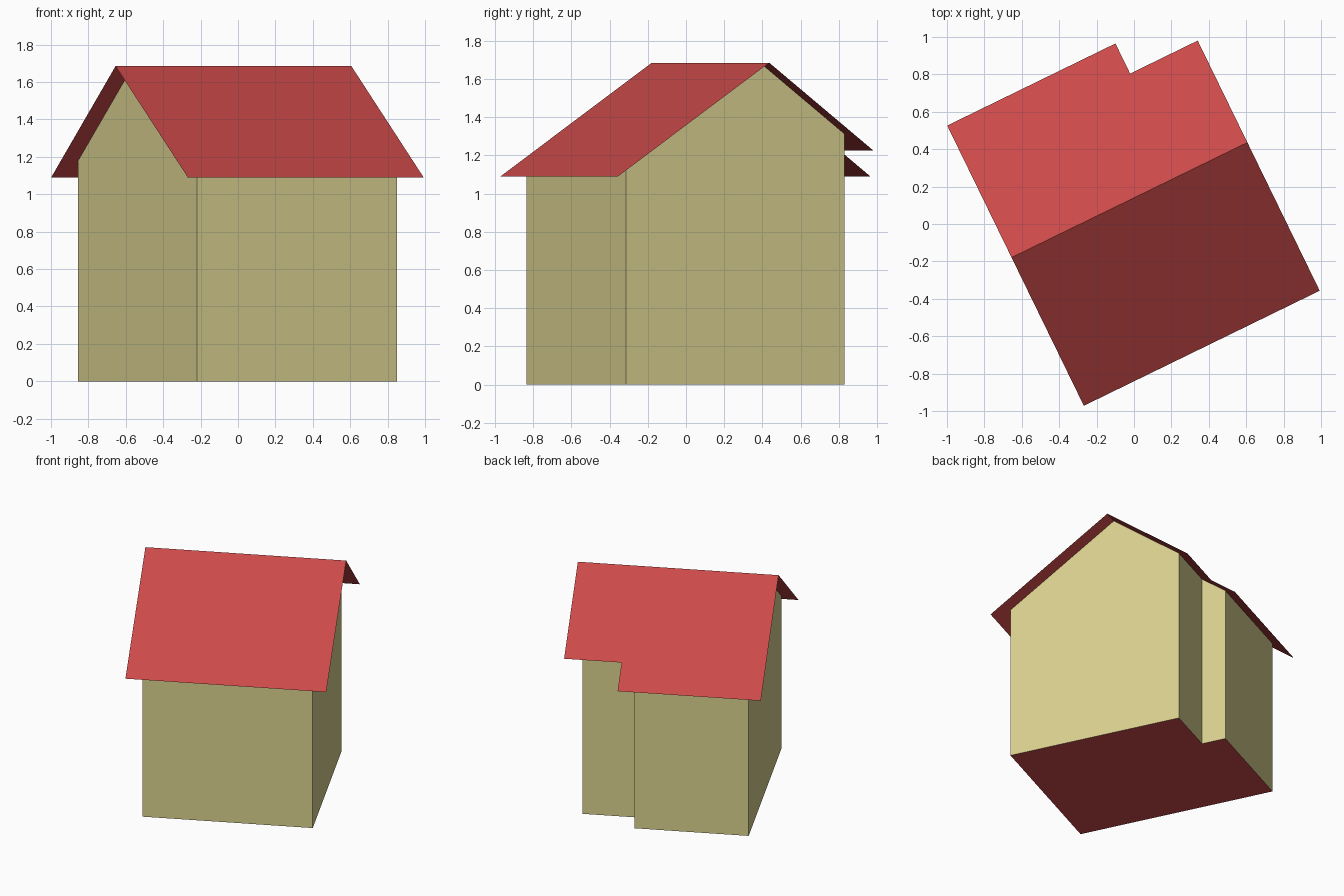
import bpy
import math

cube = bpy.data.objects.get("Cube")
if cube:
    bpy.data.objects.remove(cube, do_unlink=True)

TURN = math.radians(26)      # the house stands turned on its plot
RIDGE_Y, RIDGE_Z = 0.126, 1.685
FRONT_SLOPE, BACK_SLOPE = 0.675, 0.758


def linear(c):
    c /= 255
    return c / 12.92 if c <= 0.04045 else ((c + 0.055) / 1.055) ** 2.4


def material(name, *rgb):
    color = (*map(linear, rgb), 1)
    mat = bpy.data.materials.new(name)
    mat.use_nodes = True
    mat.diffuse_color = color
    bsdf = next(n for n in mat.node_tree.nodes if n.type == "BSDF_PRINCIPLED")
    bsdf.inputs["Base Color"].default_value = color
    return mat


def build(name, verts, faces, mat):
    mesh = bpy.data.meshes.new(name)
    mesh.from_pydata(verts, [], faces)
    mesh.materials.append(mat)
    obj = bpy.data.objects.new(name, mesh)
    obj.rotation_euler.z = TURN
    bpy.context.collection.objects.link(obj)
    return obj


def roof_z(y):
    slope = BACK_SLOPE if y > RIDGE_Y else FRONT_SLOPE
    return RIDGE_Z - slope * abs(y - RIDGE_Y)


red = material("roof red", 203, 73, 73)
khaki = material("wall khaki", 217, 208, 143)

# Walls: stepped outline, counterclockwise, raised to meet the roof
plan = [(-0.564, -0.655), (0.626, -0.655), (0.626, RIDGE_Y), (0.626, 0.618),
        (0.235, 0.618), (0.235, 0.795), (-0.564, 0.795), (-0.564, RIDGE_Y)]
n = len(plan)
base = [(x, y, 0) for x, y in plan]
top = [(x, y, roof_z(y)) for x, y in plan]
sides = [(i, (i + 1) % n, (i + 1) % n + n, i + n) for i in range(n)]
build("walls", base + top, sides, khaki)

# Floor closes the underside
build("floor", base, [tuple(reversed(range(n)))], red)

# Roof: thin sheets meeting at the ridge, rear eave stepped
L, R, STEP = -0.667, 0.736, 0.334
front = [(L, -0.756), (R, -0.756), (R, RIDGE_Y), (L, RIDGE_Y)]
back = [(R, 0.732), (STEP, 0.732), (STEP, 0.911), (L, 0.911)]
build("roof", [(x, y, roof_z(y)) for x, y in front + back],
      [(0, 1, 2, 3), (3, 2, 4, 5, 6, 7)], red)
